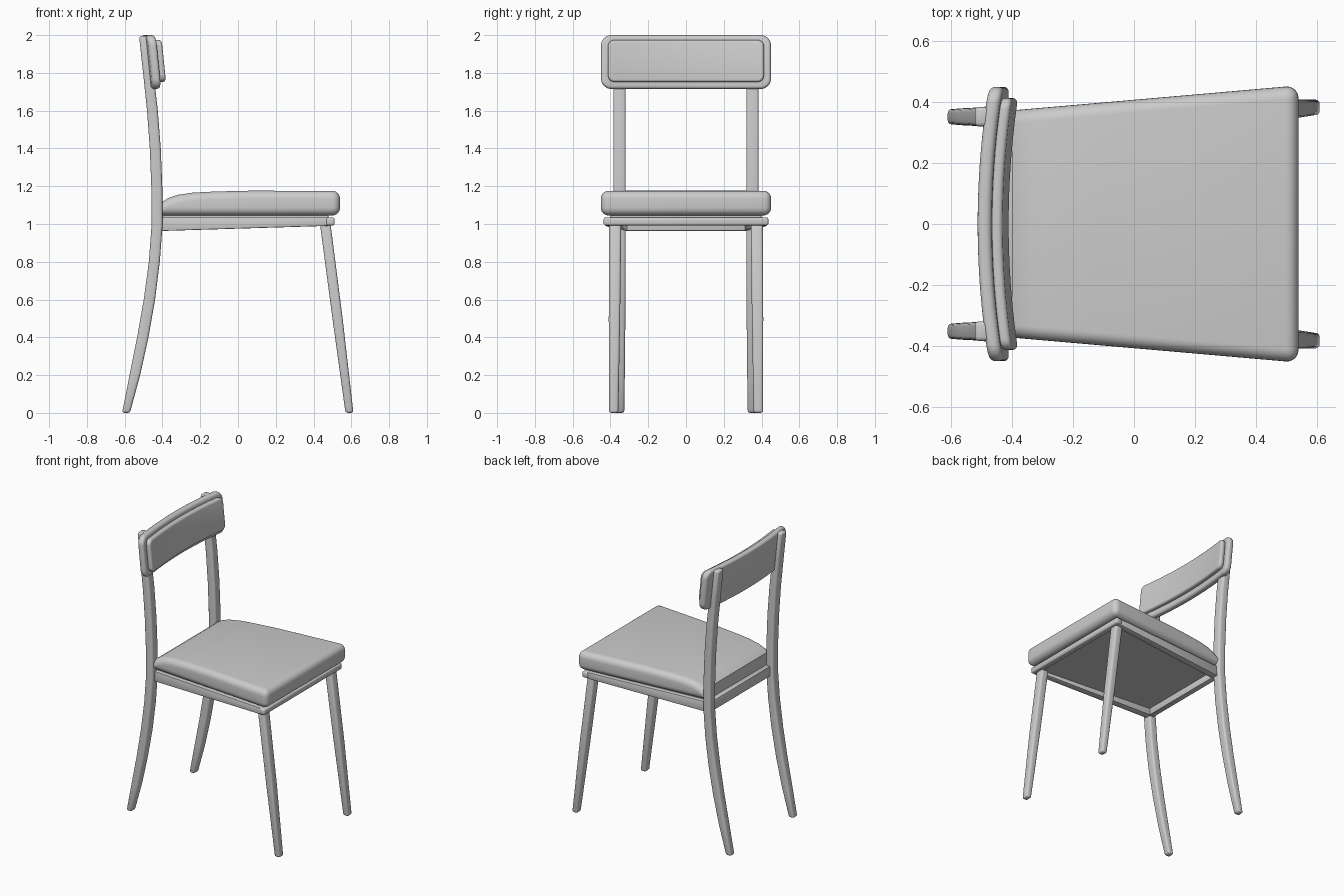
import bpy, bmesh, math

if "Cube" in bpy.data.objects:
    bpy.data.objects.remove(bpy.data.objects["Cube"])


def loft(name, sections, bevel, segments=3, keep=None):
    """Skin a list of equal-sized sections, then round the hard edges."""
    bm = bmesh.new()
    rings = [[bm.verts.new(p) for p in s] for s in sections]
    n = len(rings[0])
    for a, b in zip(rings, rings[1:]):
        for i in range(n):
            j = (i + 1) % n
            bm.faces.new((a[i], a[j], b[j], b[i]))
    bm.faces.new(rings[0])
    bm.faces.new(rings[-1])
    bmesh.ops.recalc_face_normals(bm, faces=bm.faces[:])
    edges = [e for e in bm.edges if e.calc_face_angle(0) > 0.6
             and not (keep and all(keep(v.co) for v in e.verts))]
    bmesh.ops.bevel(bm, geom=edges, offset=bevel, segments=segments,
                    profile=0.5, affect='EDGES', clamp_overlap=False)
    bmesh.ops.recalc_face_normals(bm, faces=bm.faces[:])
    mesh = bpy.data.meshes.new(name)
    bm.to_mesh(mesh)
    bm.free()
    obj = bpy.data.objects.new(name, mesh)
    bpy.context.collection.objects.link(obj)
    bpy.ops.object.select_all(action='DESELECT')
    obj.select_set(True)
    bpy.context.view_layer.objects.active = obj
    bpy.ops.object.shade_smooth_by_angle(angle=math.radians(35))
    return obj


def rect_xy(x, y, z, wx, wy):
    return [(x - wx / 2, y - wy / 2, z), (x + wx / 2, y - wy / 2, z),
            (x + wx / 2, y + wy / 2, z), (x - wx / 2, y + wy / 2, z)]


def rect_yz(x, y0, y1, z0, z1):
    return [(x, y0, z0), (x, y1, z0), (x, y1, z1), (x, y0, z1)]


def curved_slab(name, back, thick, half_w, z0, z1, r, bevel):
    """Rounded rectangle, tilted backwards and bent around the sitter."""
    corner = [half_w - r + r * math.sin(math.radians(a)) for a in range(0, 91, 10)]
    flat = [(half_w - r) * i / 10 for i in range(-9, 10)]
    ys = [-y for y in reversed(corner)] + flat + corner
    zc, h = (z0 + z1) / 2, (z1 - z0) / 2
    sections = []
    for y in ys:
        d = max(0, abs(y) - (half_w - r))
        hh = h - r + math.sqrt(max(0, r * r - d * d))
        sec = []
        for t, z in ((0, zc - hh), (thick, zc - hh), (thick, zc + hh), (0, zc + hh)):
            sec.append((back + 0.1 * (2 - z) + 0.18 * y * y + t, y, z))
        sections.append(sec)
    return loft(name, sections, bevel, 4)


# Legs and side rails, one of each per side
back_path = [(0, -0.593, 0.042, 0.05), (0.2, -0.546, 0.056, 0.056),
             (0.4, -0.504, 0.06, 0.06), (0.6, -0.469, 0.06, 0.064),
             (0.8, -0.443, 0.058, 0.066), (1.0, -0.428, 0.058, 0.066),
             (1.2, -0.43, 0.058, 0.066), (1.4, -0.438, 0.058, 0.066),
             (1.6, -0.453, 0.057, 0.066), (1.8, -0.475, 0.055, 0.066),
             (1.995, -0.499, 0.05, 0.064)]
for s, side in ((1, "left"), (-1, "right")):
    loft("back_leg_" + side,
         [rect_xy(x, s * 0.352, z, wx, wy) for z, x, wx, wy in back_path], 0.013)
    loft("front_leg_" + side,
         [rect_xy(0.59, s * 0.383, 0, 0.042, 0.05),
          rect_xy(0.527, s * 0.379, 0.5, 0.054, 0.06),
          rect_xy(0.462, s * 0.375, 1.0, 0.056, 0.064)], 0.013)
    loft("side_rail_" + side,
         [rect_yz(-0.41, s * 0.31, s * 0.36, 0.963, 1.035),
          rect_yz(0.48, s * 0.385, s * 0.43, 0.99, 1.035)], 0.005, 2)

# Front and back rails
loft("front_rail", [rect_yz(0.465, -0.434, 0.434, 0.992, 1.035),
                    rect_yz(0.512, -0.437, 0.437, 0.992, 1.035)], 0.012)
loft("back_rail", [rect_yz(-0.435, -0.34, 0.34, 0.963, 1.034),
                   rect_yz(-0.395, -0.34, 0.34, 0.963, 1.034)], 0.005, 2)

# Panel closing the underside and carrying the cushion
loft("seat_panel", [rect_yz(-0.4, -0.33, 0.33, 1.01, 1.06),
                    rect_yz(0.48, -0.4, 0.4, 1.01, 1.06)], 0.003, 1)

# Seat cushion, thinning towards the back
tops = [(-0.4, 1.118), (-0.37, 1.137), (-0.32, 1.154), (-0.24, 1.166),
        (-0.12, 1.172), (0.05, 1.176), (0.54, 1.176)]
loft("seat", [rect_yz(x, -w, w, 1.045, z)
              for x, z in tops for w in [0.373 + (x + 0.4) * 0.087]],
     0.042, 6, keep=lambda c: c.x < -0.39)

# Backrest plate and its pad
curved_slab("backrest", -0.515, 0.046, 0.45, 1.715, 2.0, 0.055, 0.018)
curved_slab("backrest_pad", -0.472, 0.037, 0.413, 1.752, 1.975, 0.035, 0.014)
